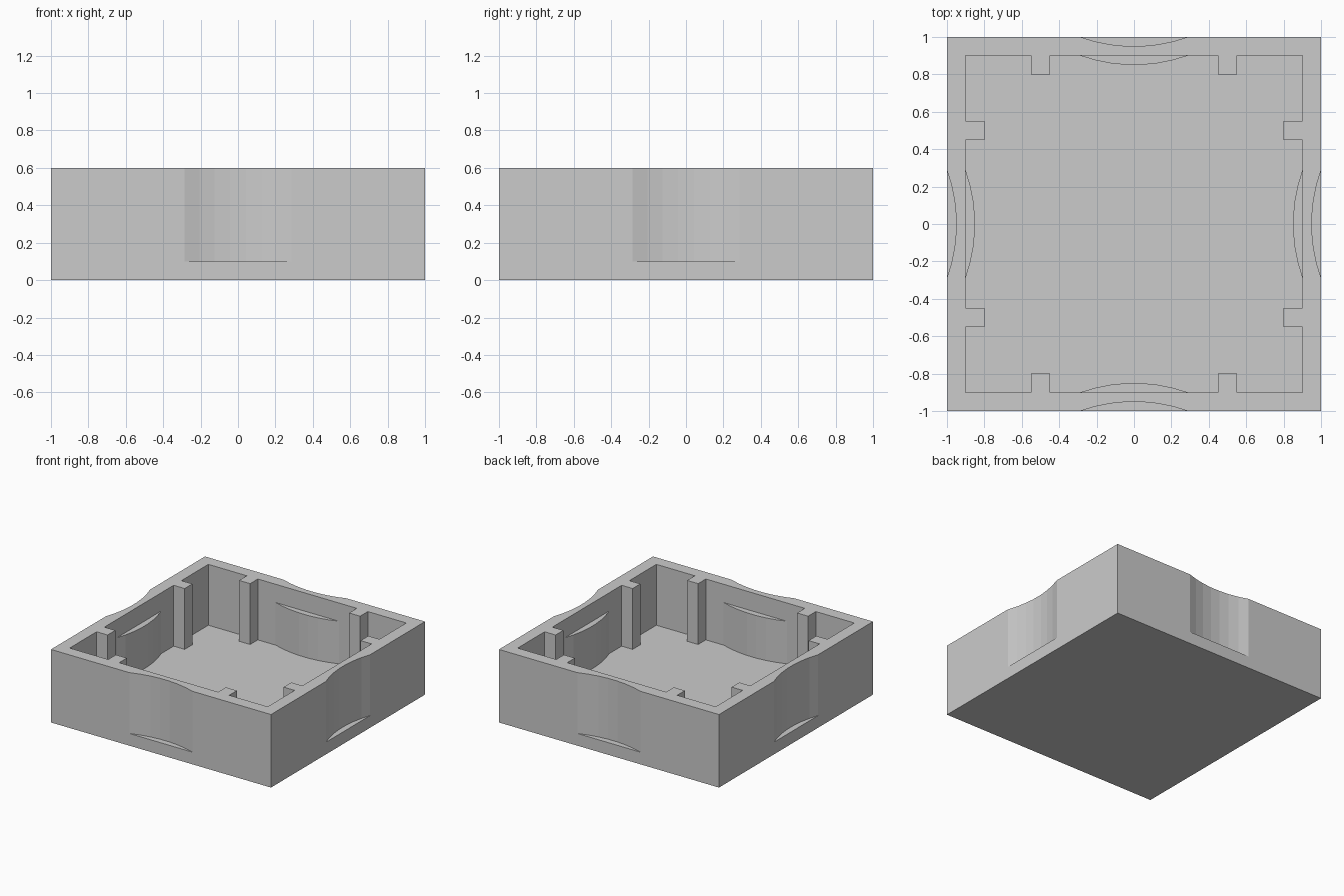
import bpy, bmesh
from math import asin, sin, cos
from mathutils import Matrix

cube = bpy.data.objects.get("Cube")
if cube:
    bpy.data.objects.remove(cube, do_unlink=True)

HEIGHT, FLOOR, BULGE_TOP = 0.6, 0.1, 0.45
INNER, RIB = 0.9, 0.8
RADIUS, DIP, STEPS = 0.85, 0.05, 7

grey = bpy.data.materials.new("plain grey")
grey.use_nodes = True
COLOUR = (0.6, 0.6, 0.6, 1)
grey.diffuse_color = COLOUR
grey.node_tree.nodes["Principled BSDF"].inputs["Base Color"].default_value = COLOUR


def prism(name, outline, bottom, top):
    """Extrude a closed outline straight up between two heights."""
    bm = bmesh.new()
    face = bm.faces.new([bm.verts.new((x, y, bottom)) for x, y in outline])
    grown = bmesh.ops.extrude_face_region(bm, geom=[face])["geom"]
    verts = [v for v in grown if isinstance(v, bmesh.types.BMVert)]
    bmesh.ops.translate(bm, verts=verts, vec=(0, 0, top - bottom))
    bmesh.ops.recalc_face_normals(bm, faces=bm.faces)
    mesh = bpy.data.meshes.new(name)
    bm.to_mesh(mesh)
    bm.free()
    mesh.materials.append(grey)
    obj = bpy.data.objects.new(name, mesh)
    bpy.context.collection.objects.link(obj)
    return obj


def arc(edge):
    """Shallow inward curve along the back side, starting at y = edge."""
    half = asin((RADIUS ** 2 - (RADIUS - DIP) ** 2) ** 0.5 / RADIUS)
    angles = [half * (1 - 2 * i / STEPS) for i in range(STEPS + 1)]
    return [(RADIUS * sin(a), edge + RADIUS - DIP - RADIUS * cos(a)) for a in angles]


def turn(points, quarter):
    for _ in range(quarter):
        points = [(-y, x) for x, y in points]
    return points


def cavity_outline(bulged):
    """Inside wall with two ribs per side and an optional bulge between them."""
    side = [(INNER, INNER), (0.55, INNER), (0.55, RIB), (0.45, RIB), (0.45, INNER)]
    if bulged:
        side += arc(INNER)
    side += [(-0.45, INNER), (-0.45, RIB), (-0.55, RIB), (-0.55, INNER)]
    return [p for q in range(4) for p in turn(side, q)]


def cut(target, cutter):
    mod = target.modifiers.new("cut", 'BOOLEAN')
    mod.operation, mod.solver, mod.object = 'DIFFERENCE', 'EXACT', cutter
    bpy.context.view_layer.objects.active = target
    bpy.ops.object.modifier_apply(modifier=mod.name)
    bpy.data.objects.remove(cutter, do_unlink=True)


# Solid block
tray = prism("square_tray", [(1, 1), (-1, 1), (-1, -1), (1, -1)], 0, HEIGHT)

# Cavity: plain wall above, bulged wall below, leaving a small ledge
cut(tray, prism("upper_cavity", cavity_outline(False), BULGE_TOP, HEIGHT + 0.1))
cut(tray, prism("lower_cavity", cavity_outline(True), FLOOR, HEIGHT + 0.1))

# Finger scallop on the outside of each wall, stopping at the floor slab
for q in range(4):
    curve = arc(1.0)
    scallop = curve + [(curve[-1][0], 1.1), (curve[0][0], 1.1)]
    cut(tray, prism("scallop", turn(scallop, q), FLOOR, HEIGHT + 0.1))
